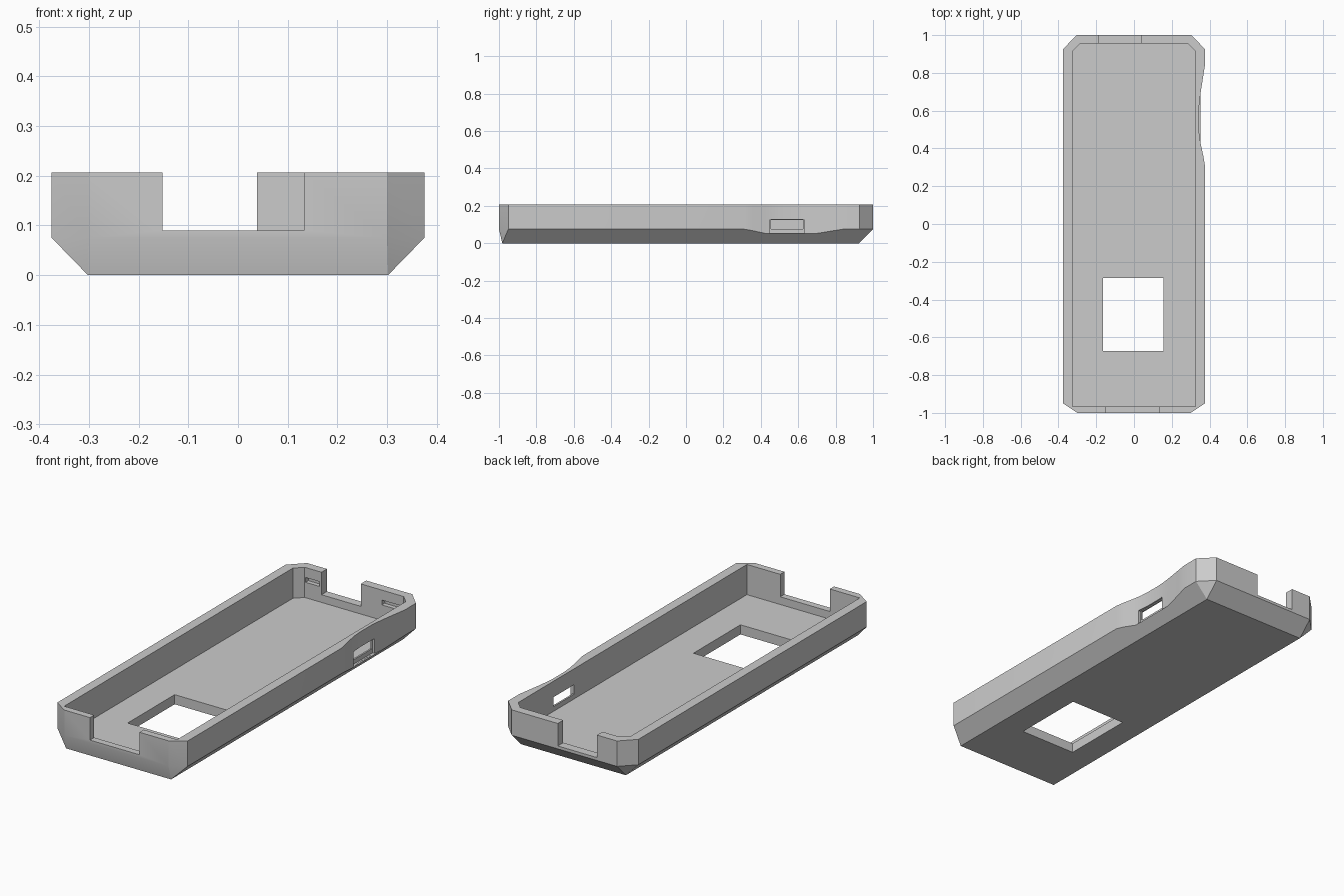
import bpy
import bmesh

if "Cube" in bpy.data.objects:
    bpy.data.objects.remove(bpy.data.objects["Cube"], do_unlink=True)

grey = bpy.data.materials.new("plain grey")
grey.use_nodes = True
COLOUR = (0.6, 0.6, 0.6, 1)
grey.diffuse_color = COLOUR
grey.node_tree.nodes["Principled BSDF"].inputs["Base Color"].default_value = COLOUR


def make_object(name, bm):
    bmesh.ops.recalc_face_normals(bm, faces=bm.faces[:])
    mesh = bpy.data.meshes.new(name)
    bm.to_mesh(mesh)
    bm.free()
    mesh.materials.append(grey)
    obj = bpy.data.objects.new(name, mesh)
    bpy.context.collection.objects.link(obj)
    return obj


def prism(name, outline, z0, z1):
    """Extrude a plan outline upward from z0 to z1."""
    bm = bmesh.new()
    face = bm.faces.new([bm.verts.new((x, y, z0)) for x, y in outline])
    moved = bmesh.ops.extrude_face_region(bm, geom=[face])["geom"]
    verts = [v for v in moved if isinstance(v, bmesh.types.BMVert)]
    bmesh.ops.translate(bm, vec=(0, 0, z1 - z0), verts=verts)
    return make_object(name, bm)


def block(name, x0, x1, y0, y1, z0, z1):
    return prism(name, [(x0, y0), (x1, y0), (x1, y1), (x0, y1)], z0, z1)


def mirrored(half):
    """Complete an outline from its +x half, listed front to back."""
    return half + [(-x, y) for x, y in reversed(half)]


# Outer shell: chamfered plan, tapering to a rectangular base
HEIGHT, SHOULDER, FLOOR = 0.207, 0.075, 0.05
outer = mirrored([(0.3, -1), (0.375, -0.95), (0.375, 0.927), (0.303, 1)])
base = mirrored([(0.302, -0.982), (0.302, 0.925)])
bm = bmesh.new()
for outline, z in ((outer, HEIGHT), (outer, SHOULDER), (base, 0)):
    for x, y in outline:
        bm.verts.new((x, y, z))
bmesh.ops.convex_hull(bm, input=bm.verts[:])
bmesh.ops.dissolve_limit(bm, angle_limit=0.01, verts=bm.verts[:], edges=bm.edges[:])
case = make_object("tray_case", bm)

cutters = []

# Main cavity
inner = mirrored([(0.325, -0.965), (0.325, 0.915), (0.285, 0.955)])
cutters.append(prism("cavity", inner, FLOOR, 0.4))

# Curved dent in the left wall
dent = [(0.377, 0.3), (0.367, 0.36), (0.353, 0.425), (0.346, 0.47), (0.343, 0.52),
        (0.343, 0.6), (0.347, 0.65), (0.355, 0.71), (0.366, 0.78), (0.377, 0.85)]
cutters.append(prism("dent", dent + [(0.45, 0.85), (0.45, 0.3)], 0.051, 0.4))

# Side port with its shallow outer recess
cutters.append(block("port_recess", 0.334, 0.45, 0.45, 0.63, 0.052, 0.128))
cutters.append(block("port", 0.3, 0.45, 0.455, 0.625, 0.075, 0.124))

# End notches and floor window
cutters.append(block("front_notch", -0.152, 0.133, -1.1, -0.9, 0.09, 0.4))
cutters.append(block("back_notch", -0.188, 0.038, 0.9, 1.1, 0.09, 0.4))
cutters.append(block("floor_window", -0.165, 0.157, -0.672, -0.285, -0.1, 0.2))

# Catch pockets inside the back wall
for x0, x1 in ((-0.28, -0.2), (0.16, 0.26)):
    cutters.append(block("catch_pocket", x0, x1, 0.94, 0.978, 0.13, 0.155))

# Cut everything and remove the cutters
bpy.ops.object.select_all(action="DESELECT")
bpy.context.view_layer.objects.active = case
case.select_set(True)
for cutter in cutters:
    cutter.hide_render = True
    cut = case.modifiers.new(cutter.name, "BOOLEAN")
    cut.operation = "DIFFERENCE"
    cut.solver = "EXACT"
    cut.object = cutter
    bpy.ops.object.modifier_apply(modifier=cut.name)
    bpy.data.objects.remove(cutter, do_unlink=True)

bpy.ops.object.shade_smooth_by_angle(angle=0.35)
